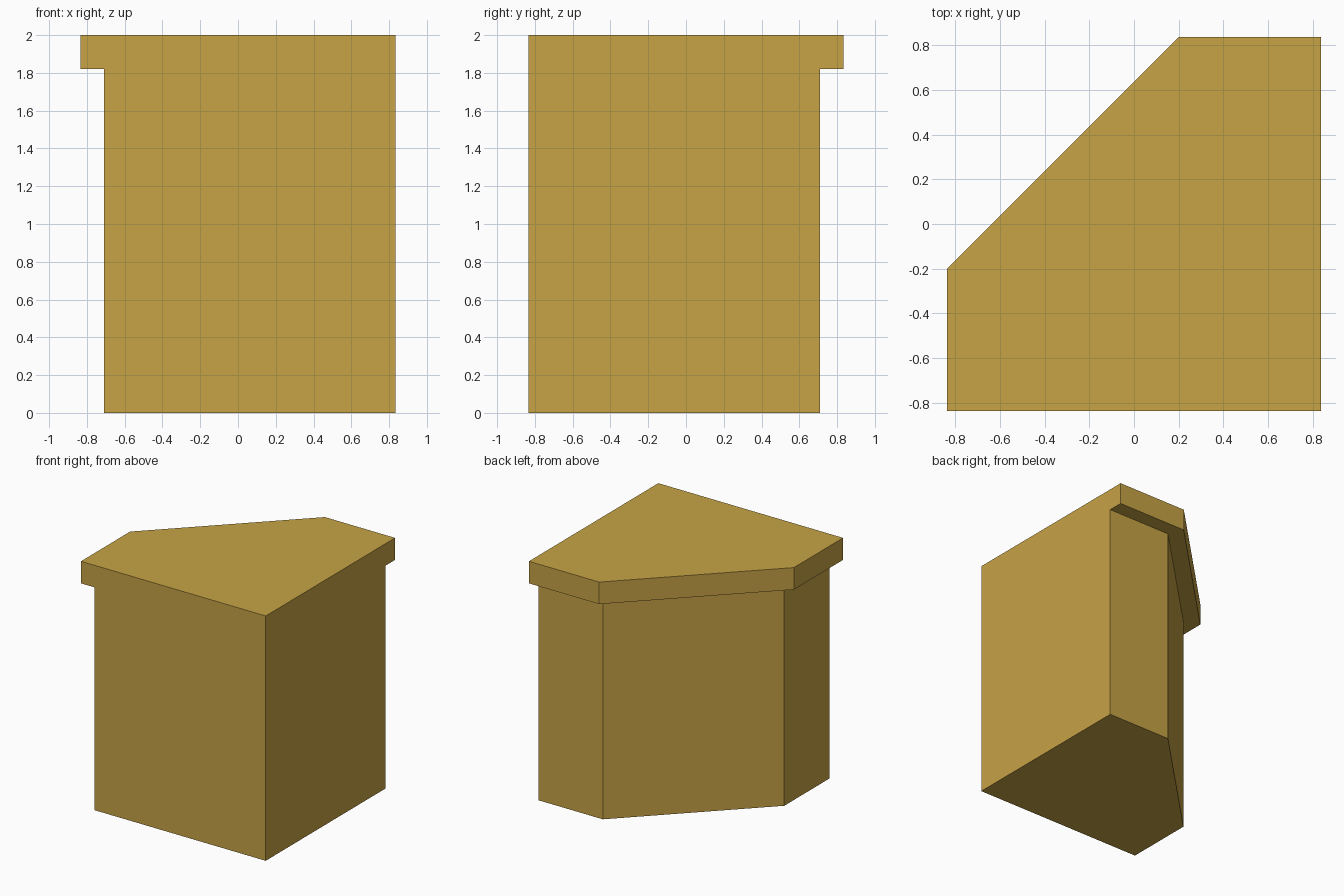
import bpy
import bmesh

if "Cube" in bpy.data.objects:
    bpy.data.objects.remove(bpy.data.objects["Cube"])

HALF = 0.835      # half width of the worktop
OVERHANG = 0.125  # lip over the chamfered sides
TOP, LIP = 2.0, 1.82

wood = bpy.data.materials.new("golden_wood")
wood.diffuse_color = (0.571, 0.366, 0.060, 1.0)
wood.use_nodes = True
wood.node_tree.nodes["Principled BSDF"].inputs["Base Color"].default_value = wood.diffuse_color


def corner_prism(name, edge, cut, z0, z1):
    """Extrude a square whose back-left corner is cut at 45 degrees."""
    outline = [(-edge, -HALF), (HALF, -HALF), (HALF, edge),
               (cut, edge), (-edge, -cut)]
    bm = bmesh.new()
    base = bm.faces.new([bm.verts.new((x, y, z0)) for x, y in outline])
    ext = bmesh.ops.extrude_face_region(bm, geom=[base], use_keep_orig=True)
    verts = [g for g in ext["geom"] if isinstance(g, bmesh.types.BMVert)]
    bmesh.ops.translate(bm, verts=verts, vec=(0, 0, z1 - z0))
    bmesh.ops.recalc_face_normals(bm, faces=bm.faces)
    mesh = bpy.data.meshes.new(name)
    bm.to_mesh(mesh)
    bm.free()
    mesh.materials.append(wood)
    obj = bpy.data.objects.new(name, mesh)
    bpy.context.collection.objects.link(obj)
    return obj


# Cabinet body, set back under the top
corner_prism("cabinet_body", HALF - OVERHANG, 0.254, 0.0, LIP)

# Overhanging worktop
corner_prism("worktop", HALF, 0.2, LIP, TOP)
